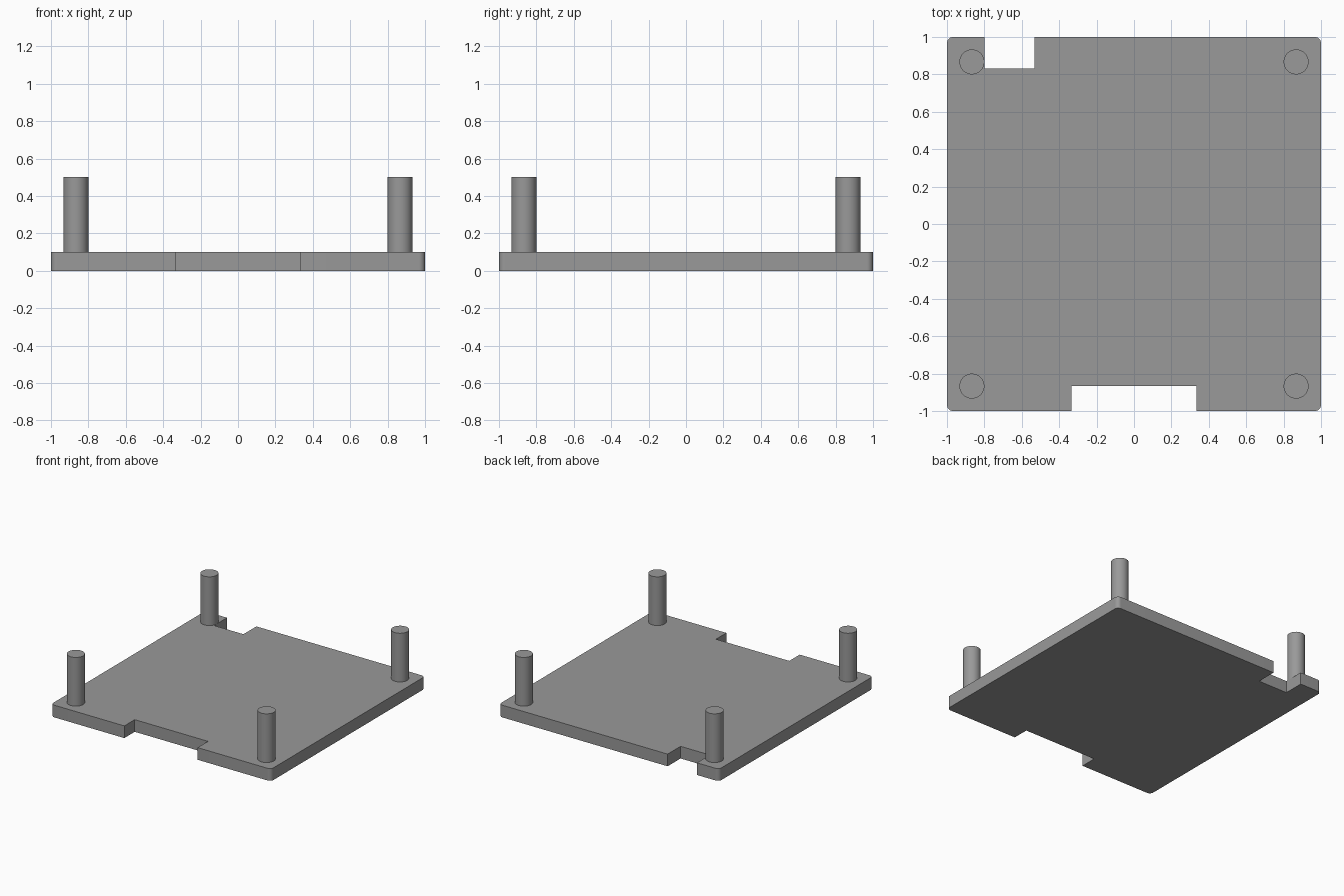
import bpy
import bmesh
import math

if "Cube" in bpy.data.objects:
    bpy.data.objects.remove(bpy.data.objects["Cube"])

grey = bpy.data.materials.new("mid grey")
grey.diffuse_color = (0.32, 0.32, 0.32, 1)
grey.use_nodes = True
grey.node_tree.nodes["Principled BSDF"].inputs["Base Color"].default_value = grey.diffuse_color

THICK, POST_TOP = 0.10, 0.50
R = 0.033  # corner radius


def corner(sx, sy, start):
    """Points of a rounded plate corner, counter-clockwise."""
    cx, cy = sx * (1 - R), sy * (1 - R)
    angles = [math.radians(start + 90 * i / 8) for i in range(9)]
    return [(cx + R * math.cos(a), cy + R * math.sin(a)) for a in angles]


def finish(bm, name):
    bmesh.ops.recalc_face_normals(bm, faces=bm.faces)
    mesh = bpy.data.meshes.new(name)
    bm.to_mesh(mesh)
    bm.free()
    mesh.materials.append(grey)
    obj = bpy.data.objects.new(name, mesh)
    bpy.context.collection.objects.link(obj)
    bpy.ops.object.select_all(action='DESELECT')
    obj.select_set(True)
    bpy.context.view_layer.objects.active = obj
    bpy.ops.object.shade_smooth_by_angle(angle=math.radians(30))
    return obj


# Base plate: rounded outline with a front notch and a back notch
front_notch = [(-0.333, -1), (-0.333, -0.865), (0.333, -0.865), (0.333, -1)]
back_notch = [(-0.533, 1), (-0.533, 0.832), (-0.80, 0.832), (-0.80, 1)]
outline = (corner(-1, -1, 180) + front_notch + corner(1, -1, 270)
           + corner(1, 1, 0) + back_notch + corner(-1, 1, 90))
bm = bmesh.new()
face = bm.faces.new([bm.verts.new((x, y, 0)) for x, y in outline])
extruded = bmesh.ops.extrude_face_region(bm, geom=[face], use_keep_orig=True)
top = [v for v in extruded["geom"] if isinstance(v, bmesh.types.BMVert)]
bmesh.ops.translate(bm, verts=top, vec=(0, 0, THICK))
finish(bm, "base_plate")

# Four corner posts standing on the plate
for side, sx in (("left", -1), ("right", 1)):
    for end, sy in (("front", -1), ("back", 1)):
        bm = bmesh.new()
        bmesh.ops.create_cone(bm, cap_ends=True, segments=48, radius1=0.0667,
                              radius2=0.0667, depth=POST_TOP - THICK)
        post = finish(bm, f"post_{end}_{side}")
        post.location = (sx * 0.8667, sy * 0.8667, (POST_TOP + THICK) / 2)
